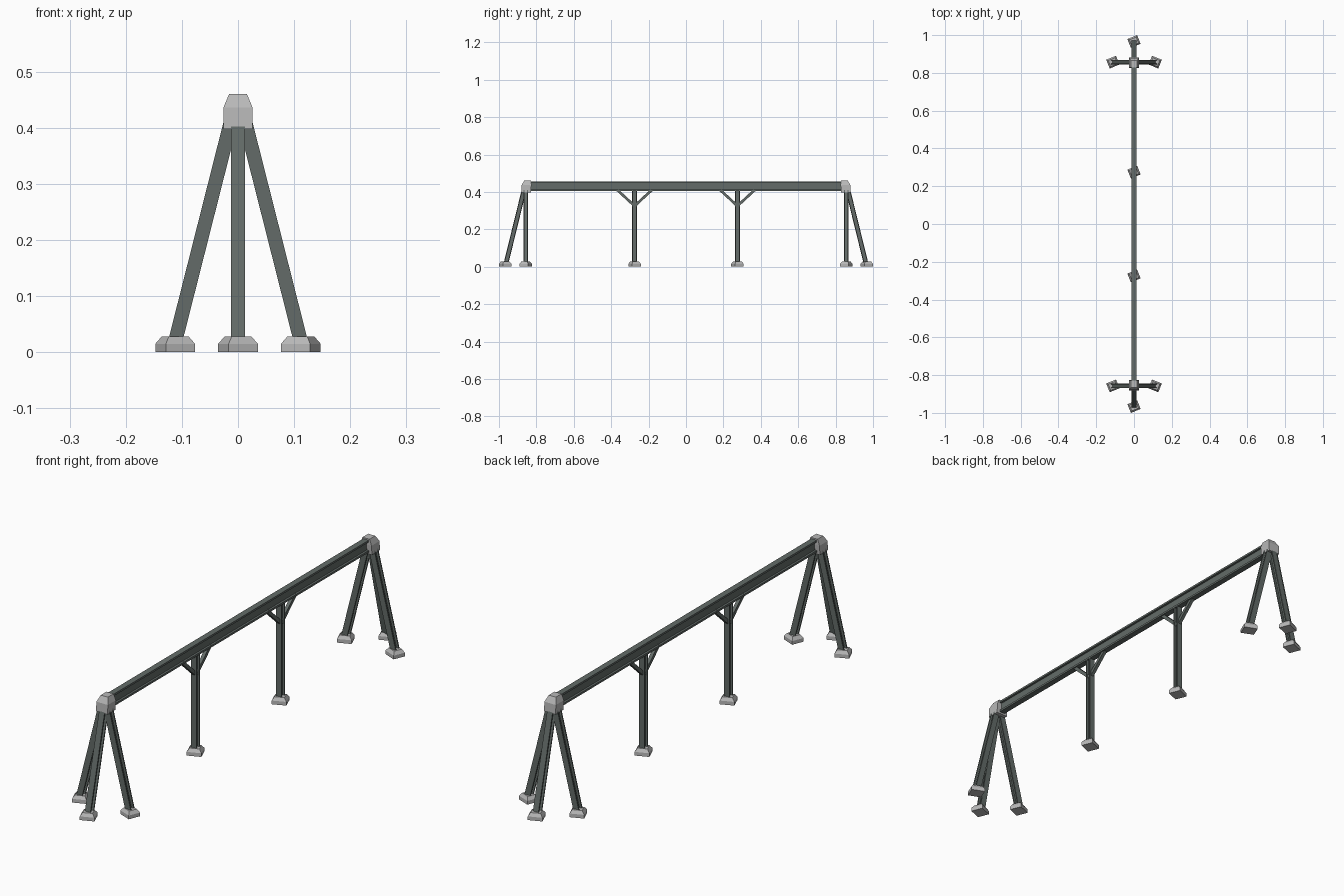
import bpy, math
from mathutils import Vector, Matrix

if "Cube" in bpy.data.objects:
    bpy.data.objects.remove(bpy.data.objects["Cube"])


def material(name, rgb):
    m = bpy.data.materials.new(name)
    m.diffuse_color = (*rgb, 1)
    m.use_nodes = True
    m.node_tree.nodes["Principled BSDF"].inputs["Base Color"].default_value = m.diffuse_color
    return m


STEEL = material("dark steel", (0.125, 0.148, 0.138))
STONE = material("pale concrete", (0.48, 0.48, 0.48))


def make(name, verts, faces, mat):
    me = bpy.data.meshes.new(name)
    me.from_pydata(verts, [], faces)
    me.materials.append(mat)
    ob = bpy.data.objects.new(name, me)
    bpy.context.collection.objects.link(ob)
    return ob


def prism(name, p0, p1, normal, profile, mat):
    # Sweeps a profile from p0 to p1; profile v axis follows normal
    p0, p1 = Vector(p0), Vector(p1)
    d = (p1 - p0).normalized()
    v = Vector(normal)
    v = (v - d * v.dot(d)).normalized()
    u = v.cross(d)
    n = len(profile)
    verts = [p + u * a + v * b for p in (p0, p1) for a, b in profile]
    faces = [(i, (i + 1) % n, n + (i + 1) % n, n + i) for i in range(n)]
    faces += [tuple(reversed(range(n))), tuple(range(n, 2 * n))]
    return make(name, verts, faces, mat)


def i_profile(w, h, t, web):
    w, h, s = w / 2, h / 2, web / 2
    return [(-w, -h), (w, -h), (w, t - h), (s, t - h), (s, h - t), (w, h - t),
            (w, h), (-w, h), (-w, h - t), (-s, h - t), (-s, t - h), (-w, t - h)]


def block(name, rings, mat):
    # Stacked rectangles (x half width, y min, y max, z)
    verts, faces = [], []
    for x, y0, y1, z in rings:
        verts += [(-x, y0, z), (x, y0, z), (x, y1, z), (-x, y1, z)]
    for r in range(len(rings) - 1):
        for i in range(4):
            a, b = 4 * r + i, 4 * r + (i + 1) % 4
            faces.append((a, b, b + 4, a + 4))
    k = 4 * len(rings)
    faces += [(3, 2, 1, 0), (k - 4, k - 3, k - 2, k - 1)]
    return make(name, verts, faces, mat)


def foot(name, x, y, angle):
    ob = block(name, [(0.028, -0.025, 0.025, 0), (0.028, -0.025, 0.025, 0.015),
                      (0.019, -0.017, 0.017, 0.028)], STONE)
    ob.data.transform(Matrix.Translation((x, y, 0))
                      @ Matrix.Rotation(math.radians(angle), 4, 'Z'))


# Top rail
prism("top_rail", (0, -0.85, 0.43), (0, 0.85, 0.43), (0, 0, 1),
      i_profile(0.025, 0.05, 0.008, 0.007), STEEL)

LEG = i_profile(0.025, 0.025, 0.005, 0.006)
BRACE = [(-0.007, -0.007), (0.007, -0.007), (0.007, 0.007), (-0.007, 0.007)]

for s, end in ((-1, "front"), (1, "back")):
    # End tripod
    for sx, side in ((-1, "left"), (1, "right")):
        prism(f"{end}_{side}_leg", (sx * 0.113, s * 0.857, 0.015),
              (sx * 0.013, s * 0.857, 0.41), (0, 1, 0), LEG, STEEL)
        foot(f"{end}_{side}_foot", sx * 0.112, s * 0.857, -sx * 22)
    prism(f"{end}_outer_leg", (0, s * 0.963, 0.015), (0, s * 0.866, 0.41),
          (0, 1, 0), LEG, STEEL)
    foot(f"{end}_outer_foot", 0, s * 0.9665, 22)

    # Tapered joint cap
    cap = block(f"{end}_cap", [(0.026, -0.026, 0.026, 0.398),
                               (0.026, -0.028, 0.024, 0.436),
                               (0.016, -0.027, 0.010, 0.46)], STONE)
    cap.data.transform(Matrix.Translation((0, s * 0.855, 0))
                       @ Matrix.Rotation(0 if s > 0 else math.pi, 4, 'Z'))

    # Middle post with two braces
    y = s * 0.275
    prism(f"{end}_post", (0, y, 0.015), (0, y, 0.41), (0, 1, 0), LEG, STEEL)
    foot(f"{end}_post_foot", 0, y, 22)
    for d in (-1, 1):
        prism(f"{end}_brace", (0, y, 0.325), (0, y + d * 0.092, 0.41),
              (0, 0, 1), BRACE, STEEL)
